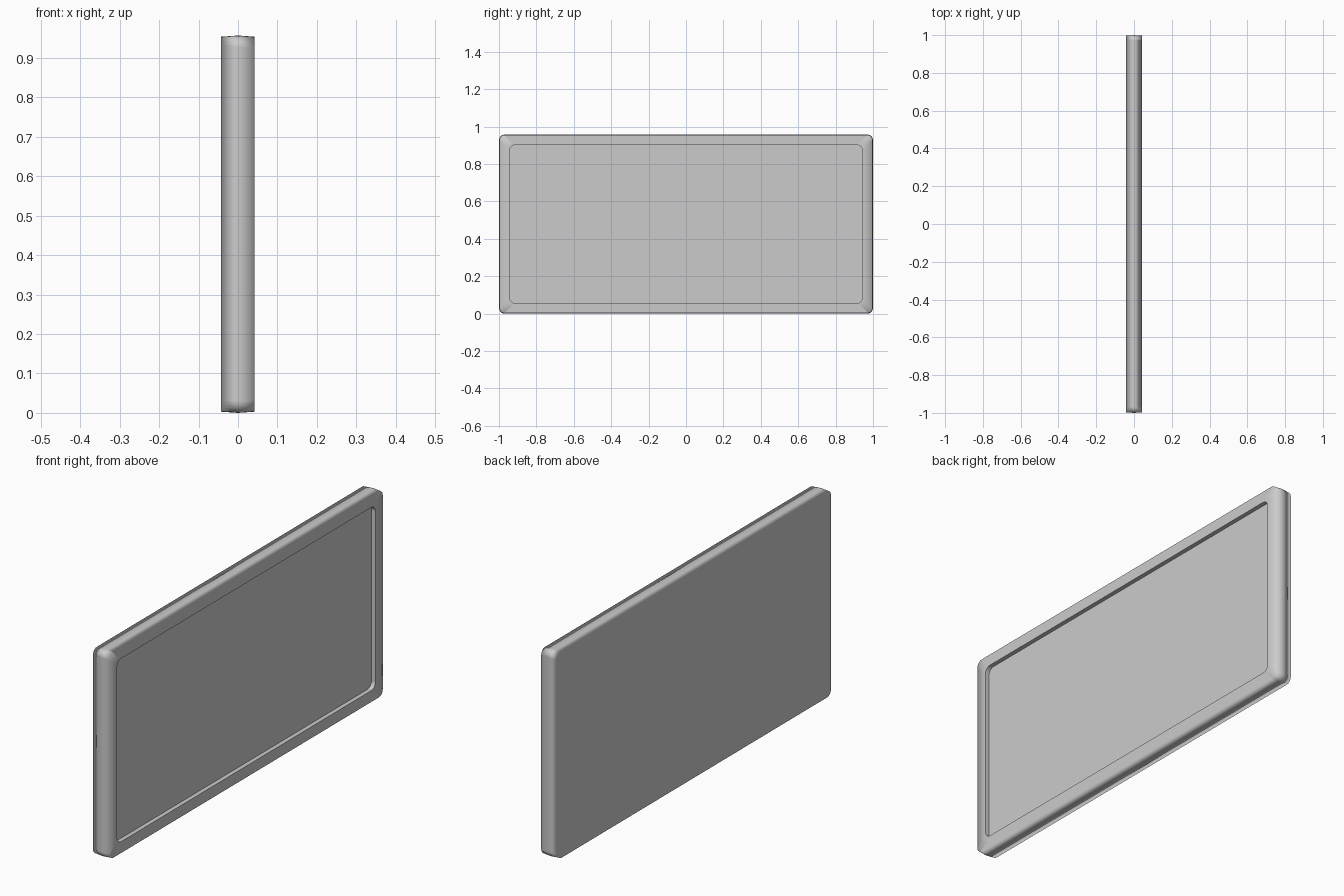
import bpy, bmesh, math

if "Cube" in bpy.data.objects:
    bpy.data.objects.remove(bpy.data.objects["Cube"])

H = 0.957          # total height
ZC = H / 2


def loop(bm, x, hy, hz, r, segs=5):
    """Rounded rectangle of vertices in the y-z plane at the given x."""
    verts = []
    for i, (sy, sz) in enumerate([(1, 1), (-1, 1), (-1, -1), (1, -1)]):
        for k in range(segs + 1):
            a = math.pi / 2 * (i + k / segs)
            verts.append(bm.verts.new((x, sy * (hy - r) + r * math.cos(a),
                                       ZC + sz * (hz - r) + r * math.sin(a))))
    return verts


def bridge(bm, a, b):
    n = len(a)
    for i in range(n):
        j = (i + 1) % n
        bm.faces.new((a[i], a[j], b[j], b[i]))


bm = bmesh.new()
# slab body: back edge, slightly bulged middle, front edge; then recess rim and floor
sections = [
    (-0.043, 0.997, ZC - 0.003, 0.028),
    (0.0, 1.0, ZC, 0.03),
    (0.042, 0.997, ZC - 0.003, 0.028),
    (0.042, 0.943, 0.423, 0.03),
    (0.022, 0.943, 0.423, 0.03),
]
loops = [loop(bm, *s) for s in sections]
for a, b in zip(loops, loops[1:]):
    bridge(bm, a, b)
bm.faces.new(loops[0][::-1])    # back panel
bm.faces.new(loops[-1])         # recessed screen floor
bmesh.ops.recalc_face_normals(bm, faces=bm.faces[:])

for f in bm.faces:
    f.smooth = True
# crisp recess edges
for ring in loops[3:]:
    for i, v in enumerate(ring):
        bm.edges.get((v, ring[(i + 1) % len(ring)])).smooth = False

mesh = bpy.data.meshes.new("recessed_panel")
bm.to_mesh(mesh)
bm.free()
panel = bpy.data.objects.new("recessed_panel", mesh)
bpy.context.collection.objects.link(panel)

# soft shading across the thin sides, flat broad faces
wn = panel.modifiers.new("soft_rim", 'WEIGHTED_NORMAL')
wn.keep_sharp = True
wn.weight = 100
